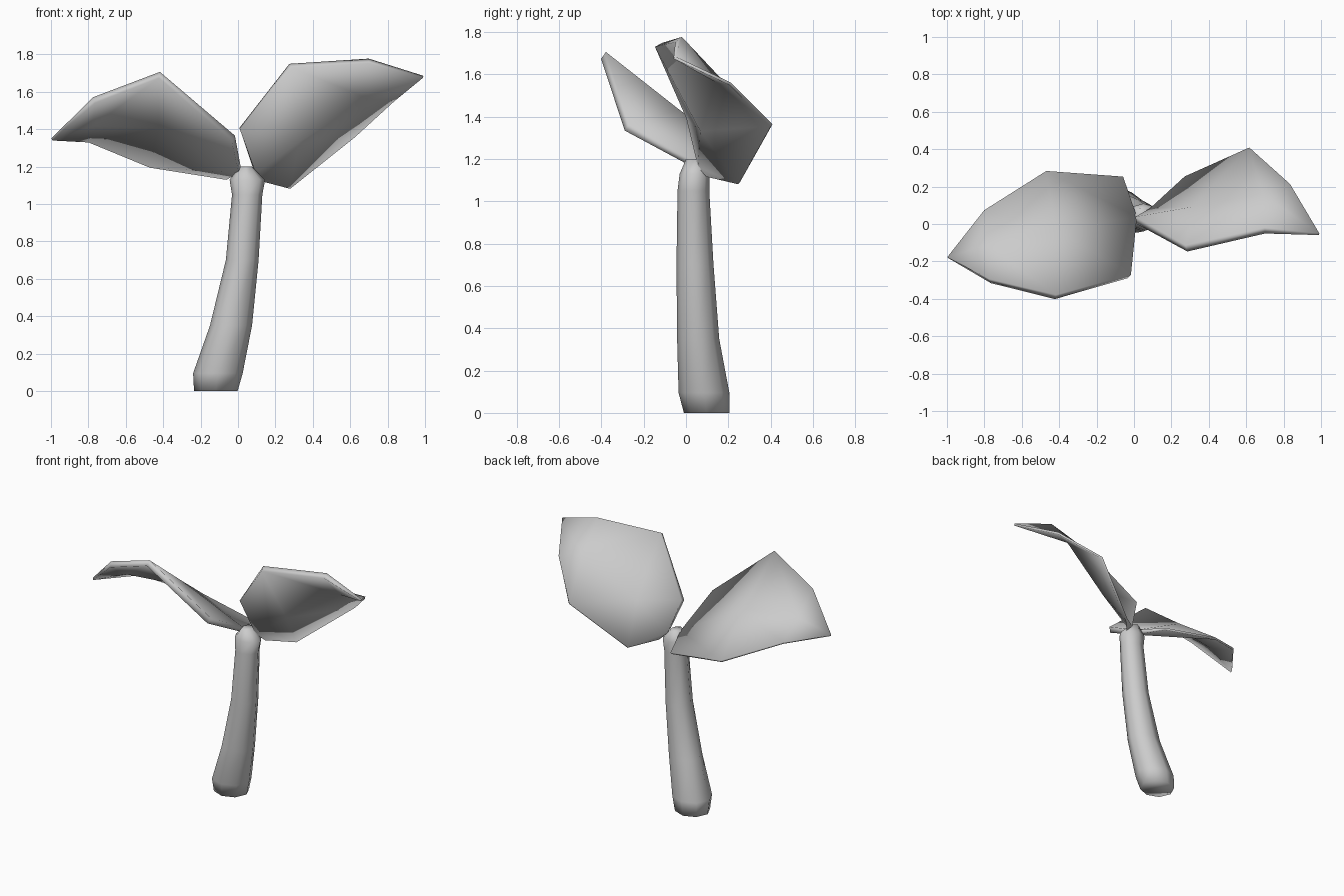
import bpy, bmesh, math

if "Cube" in bpy.data.objects:
    bpy.data.objects.remove(bpy.data.objects["Cube"])

mat = bpy.data.materials.new("plain grey")
mat.diffuse_color = (0.6, 0.6, 0.6, 1)
mat.use_nodes = True
mat.node_tree.nodes["Principled BSDF"].inputs["Base Color"].default_value = mat.diffuse_color


def make(name, bm, angle):
    bmesh.ops.recalc_face_normals(bm, faces=bm.faces)
    me = bpy.data.meshes.new(name)
    bm.to_mesh(me)
    bm.free()
    ob = bpy.data.objects.new(name, me)
    bpy.context.collection.objects.link(ob)
    me.materials.append(mat)
    bpy.ops.object.select_all(action='DESELECT')
    ob.select_set(True)
    bpy.context.view_layer.objects.active = ob
    bpy.ops.object.shade_smooth_by_angle(angle=math.radians(angle))
    return ob


# Stem: bent eight-sided tube, rings given as z, x range, y range
rings = [(0.0, -0.235, -0.002, -0.01, 0.205), (0.095, -0.24, 0.025, -0.035, 0.205),
         (0.35, -0.15, 0.075, -0.042, 0.157), (0.70, -0.065, 0.11, -0.045, 0.13),
         (1.05, -0.032, 0.13, -0.04, 0.11), (1.13, -0.045, 0.145, -0.03, 0.11),
         (1.2, 0.01, 0.075, 0.0, 0.09)]
N = 8
bm = bmesh.new()
loops = []
for z, x0, x1, y0, y1 in rings:
    loops.append([bm.verts.new(((x0 + x1) / 2 + (x1 - x0) / 2 * math.cos(2 * math.pi * i / N),
                                (y0 + y1) / 2 + (y1 - y0) / 2 * math.sin(2 * math.pi * i / N), z))
                  for i in range(N)])
for a, b in zip(loops, loops[1:]):
    for i in range(N):
        j = (i + 1) % N
        bm.faces.new((a[i], a[j], b[j], b[i]))
bm.faces.new(loops[0][::-1])
bm.faces.new(loops[-1])
make("stem", bm, 100)


# Leaves: front edge, midrib and back edge rows closing on a tip, thicker at the front edge
def leaf(name, front, mid, back, tip):
    bm = bmesh.new()
    f, m, b = [[bm.verts.new(p) for p in row] for row in (front, mid, back)]
    t = bm.verts.new(tip)
    for p, q in ((f, m), (m, b)):
        for i in range(2):
            bm.faces.new((p[i], p[i + 1], q[i + 1], q[i]))
    bm.faces.new((f[2], t, m[2]))
    for p, q in zip(b[2:], b[3:] + [t]):
        bm.faces.new((m[2], p, q))
    bm.verts.index_update()
    n = len(bm.verts)
    ob = make(name, bm, 60)
    vg = ob.vertex_groups.new(name="thick")
    for i in range(n):
        vg.add([i], 1.0 if i < 3 else 0.8 if i < 6 else 0.35, 'REPLACE')
    sol = ob.modifiers.new("thickness", 'SOLIDIFY')
    sol.thickness = 0.04
    sol.offset = 0
    sol.vertex_group = "thick"


leaf("left_leaf",
     [(-0.025, -0.28, 1.35), (-0.42, -0.39, 1.69), (-0.77, -0.305, 1.555)],
     [(0.01, 0.03, 1.18), (-0.42, -0.04, 1.42), (-0.78, -0.12, 1.43)],
     [(-0.06, 0.25, 1.135), (-0.47, 0.28, 1.20), (-0.80, 0.07, 1.335)],
     (-0.995, -0.18, 1.345))
leaf("right_leaf",
     [(0.01, 0.02, 1.40), (0.28, -0.13, 1.74), (0.70, -0.035, 1.765)],
     [(0.09, 0.07, 1.17), (0.32, 0.08, 1.34), (0.69, 0.15, 1.575)],
     [(0.14, 0.10, 1.12), (0.275, 0.25, 1.085), (0.62, 0.405, 1.36), (0.835, 0.21, 1.555)],
     (0.99, -0.055, 1.68))
